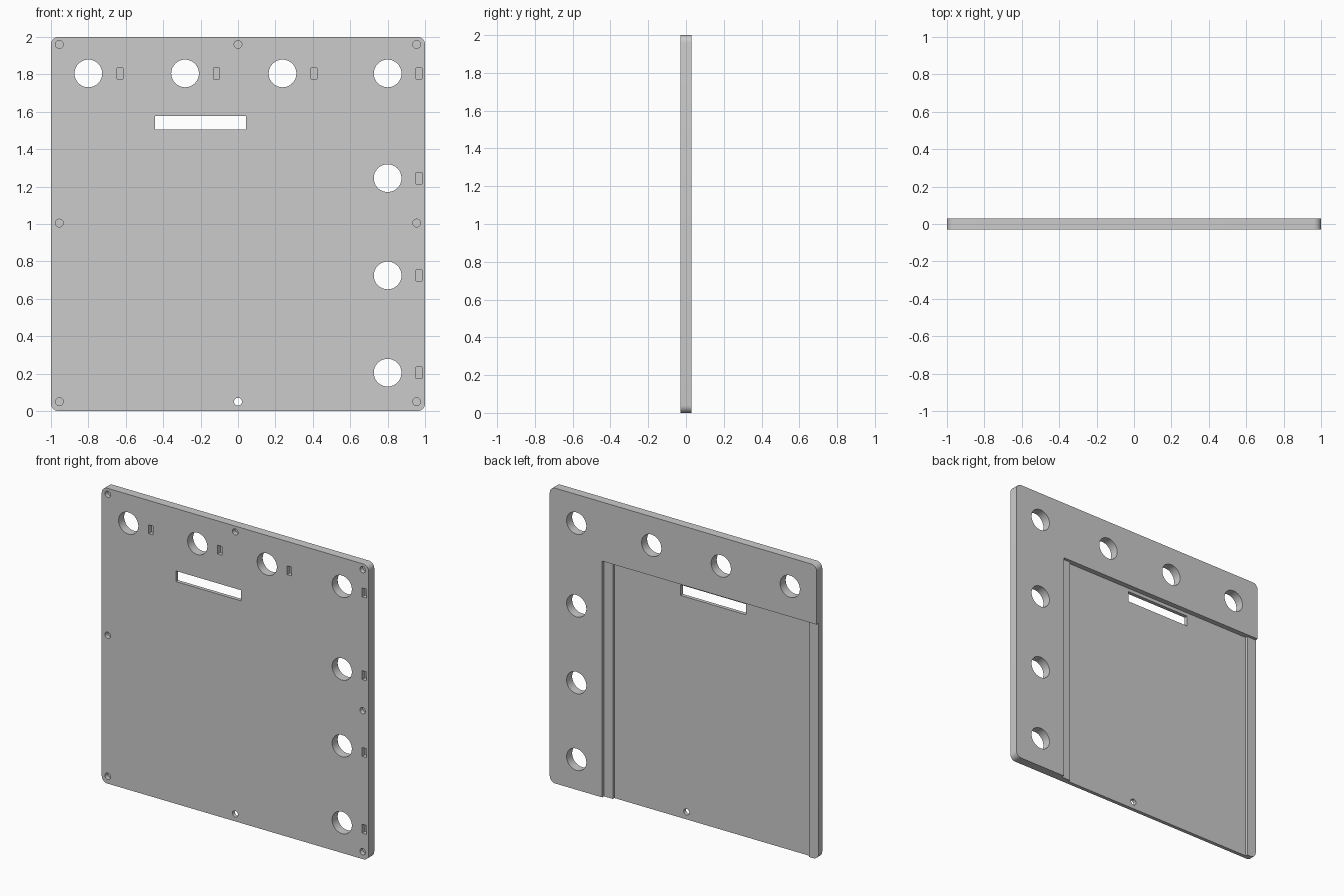
import bpy, bmesh, math
from mathutils import Matrix, Vector

cube = bpy.data.objects.get("Cube")
if cube:
    bpy.data.objects.remove(cube, do_unlink=True)

FRONT, BACK = -0.03, 0.03
HOLE_TOP = 1.805

grey = bpy.data.materials.new("plain_grey")
grey.use_nodes = True
colour = (0.6, 0.6, 0.6, 1)
grey.diffuse_color = colour
grey.node_tree.nodes["Principled BSDF"].inputs["Base Color"].default_value = colour


def make_object(name, bm):
    bmesh.ops.recalc_face_normals(bm, faces=bm.faces)
    mesh = bpy.data.meshes.new(name)
    bm.to_mesh(mesh)
    bm.free()
    mesh.materials.append(grey)
    obj = bpy.data.objects.new(name, mesh)
    bpy.context.collection.objects.link(obj)
    return obj


def add_box(bm, x0, x1, y0, y1, z0, z1):
    centre = Vector((x0 + x1, y0 + y1, z0 + z1)) / 2
    size = Matrix.Diagonal((x1 - x0, y1 - y0, z1 - z0, 1))
    bmesh.ops.create_cube(bm, size=1, matrix=Matrix.Translation(centre) @ size)


def add_cylinder(bm, x, z, radius, y0, y1, sides):
    place = Matrix.Translation((x, (y0 + y1) / 2, z)) @ Matrix.Rotation(math.pi / 2, 4, "X")
    bmesh.ops.create_cone(bm, cap_ends=True, segments=sides, radius1=radius,
                          radius2=radius, depth=y1 - y0, matrix=place)


def cut(target, bm):
    cutter = make_object("cutter", bm)
    cutter.hide_render = True
    mod = target.modifiers.new("cut", "BOOLEAN")
    mod.operation, mod.solver, mod.object = "DIFFERENCE", "EXACT", cutter
    bpy.context.view_layer.objects.active = target
    bpy.ops.object.modifier_apply(modifier=mod.name)
    bpy.data.objects.remove(cutter, do_unlink=True)


# Panel body: rounded square with softened rear rim
bm = bmesh.new()
radius, steps = 0.04, 6
outline = []
for corner, (sx, sz) in enumerate([(1, 1), (-1, 1), (-1, -1), (1, -1)]):
    for i in range(steps + 1):
        a = (corner + i / steps) * math.pi / 2
        outline.append(bm.verts.new((sx * (1 - radius) + radius * math.cos(a), FRONT,
                                     1 + sz * (1 - radius) + radius * math.sin(a))))
face = bm.faces.new(outline)
extruded = bmesh.ops.extrude_face_region(bm, geom=[face], use_keep_orig=True)["geom"]
for v in extruded:
    if isinstance(v, bmesh.types.BMVert):
        v.co.y = BACK
rim = [e for e in bm.edges if all(v.co.y == BACK for v in e.verts)]
bmesh.ops.bevel(bm, geom=rim, offset=0.02, segments=4, profile=0.5, affect="EDGES")
panel = make_object("panel", bm)

# Rear recess: shallow ledge, then the deeper floor between two rails
for x0, x1, floor in [(-1.1, 0.607, 0.011), (-0.93, 0.54, -0.005)]:
    bm = bmesh.new()
    add_box(bm, x0, x1, floor, 0.1, -0.1, 1.6)
    cut(panel, bm)

# Large through holes along the top and the side, with a display slot
large = [(x, HOLE_TOP) for x in (-0.8, -0.283, 0.238, 0.8)]
large += [(0.8, z) for z in (1.245, 0.725, 0.205)]
bm = bmesh.new()
for x, z in large:
    add_cylinder(bm, x, z, 0.074, -0.1, 0.1, 48)
add_box(bm, -0.445, 0.043, -0.1, 0.1, 1.505, 1.577)
cut(panel, bm)

# Blind screw holes around the border and small pockets beside the large holes
bm = bmesh.new()
for x in (-0.955, 0, 0.955):
    for z in (0.05, 1.005, 1.96):
        if (x, z) != (0, 1.005):
            add_cylinder(bm, x, z, 0.021, -0.1, 0, 24)
for x, z in large:
    px = x + 0.168
    add_box(bm, px - 0.016, px + 0.016, -0.1, 0, z - 0.03, z + 0.03)
cut(panel, bm)

# Smooth curved walls, keep hard edges
bpy.ops.object.select_all(action="DESELECT")
panel.select_set(True)
bpy.context.view_layer.objects.active = panel
bpy.ops.object.shade_smooth_by_angle(angle=math.radians(30))
